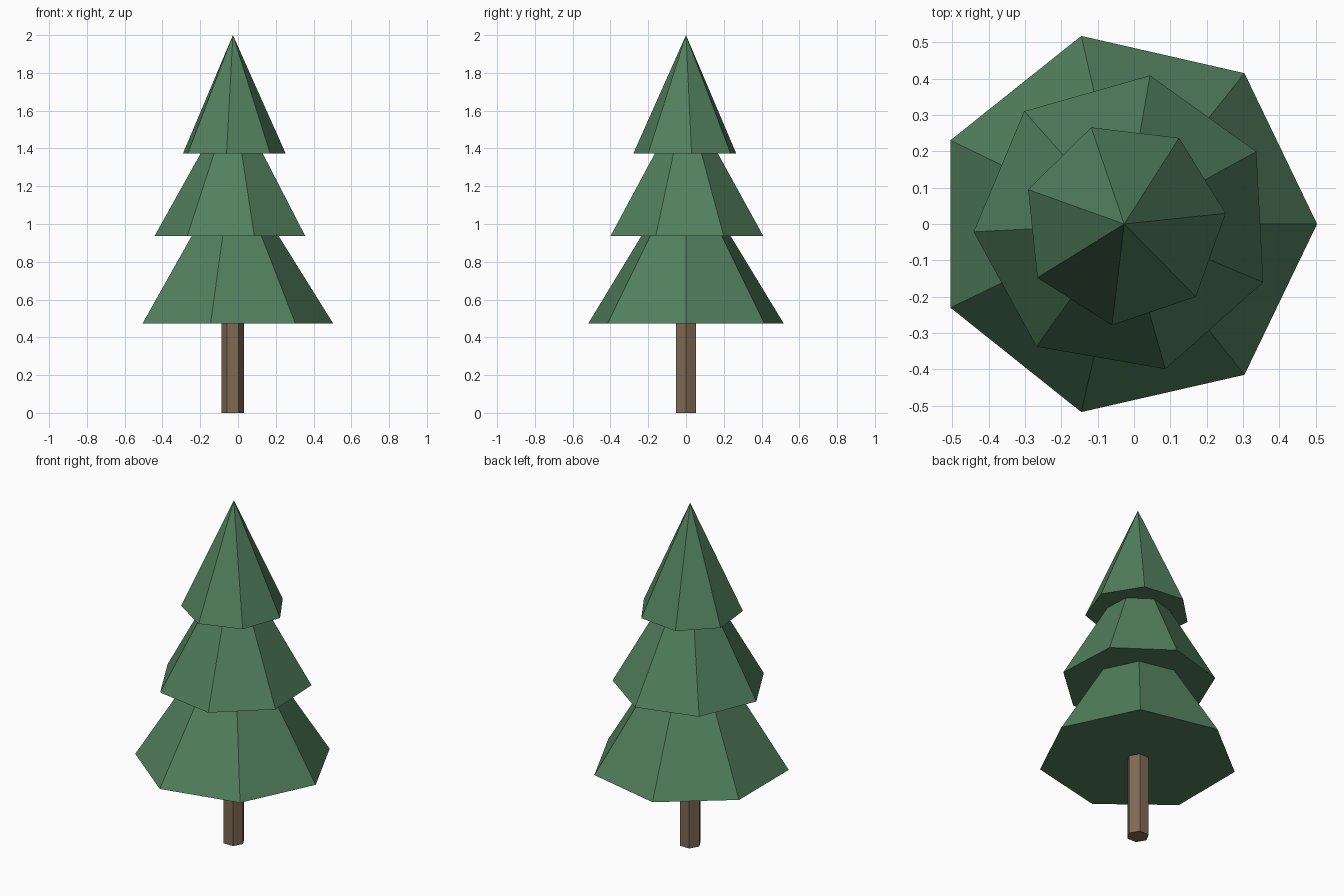
import bpy, math

if "Cube" in bpy.data.objects:
    bpy.data.objects.remove(bpy.data.objects["Cube"])

AXIS_X = -0.027  # the tree axis; odd-sided tiers make the bounds uneven


def material(name, color):
    m = bpy.data.materials.new(name)
    m.diffuse_color = (*color, 1.0)
    m.use_nodes = True
    m.node_tree.nodes["Principled BSDF"].inputs["Base Color"].default_value = m.diffuse_color
    return m


green = material("pine green", (0.085, 0.215, 0.112))
brown = material("bark brown", (0.215, 0.143, 0.087))


def tapered(name, sides, r_bottom, r_top, z0, z1, first_corner, mat):
    """Flat-shaded prism or cone whose first corner sits at the given angle from +x."""
    bpy.ops.mesh.primitive_cone_add(
        vertices=sides, radius1=r_bottom, radius2=r_top, depth=z1 - z0,
        location=(AXIS_X, 0, (z0 + z1) / 2),
        rotation=(0, 0, math.radians(first_corner - 90)))
    obj = bpy.context.object
    obj.name = name
    obj.data.materials.append(mat)
    return obj


# Hexagonal trunk, reaching a little way into the lowest tier
tapered("trunk", 6, 0.06, 0.06, 0.0, 0.50, 0, brown)

# Three seven-sided foliage cones, each twisted differently
tapered("lower_foliage", 7, 0.531, 0, 0.473, 1.325, 0, green)
tapered("middle_foliage", 7, 0.415, 0, 0.937, 1.68, 28.7, green)
tapered("top_foliage", 7, 0.281, 0, 1.373, 2.0, 6.0, green)
